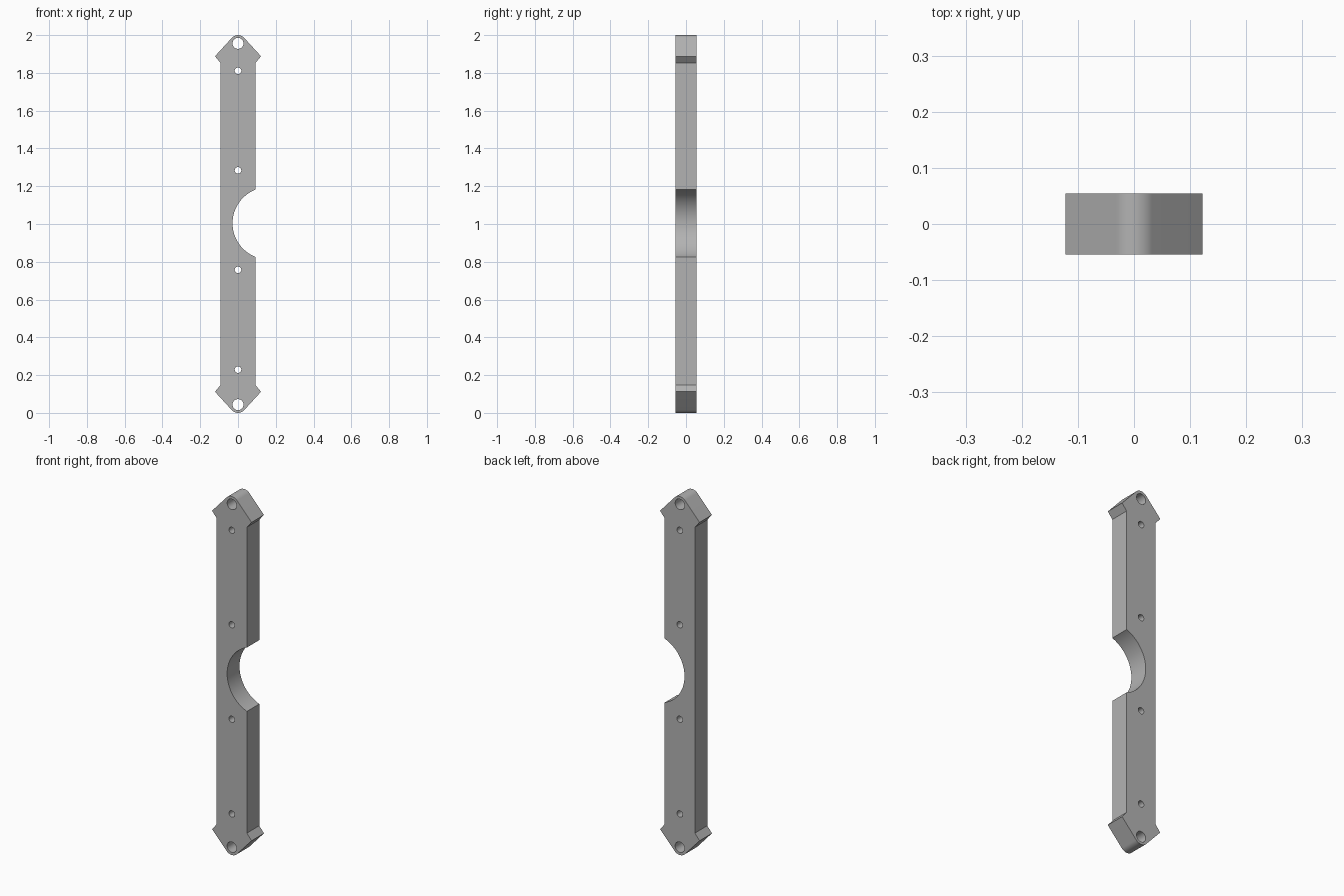
import bpy
import bmesh
from math import sin, cos, acos, asin, atan2, hypot, pi, radians
from mathutils import Matrix

cube = bpy.data.objects.get("Cube")
if cube:
    bpy.data.objects.remove(cube, do_unlink=True)

HALF_WIDTH = 0.093
HALF_DEPTH = 0.0545
EAR_X, EAR_Z = 0.122, 1.888      # pointed ear of the end head
SHOULDER_Z = 1.853               # where the head meets the bar
EYE_Z, EYE_R, CAP_R = 1.956, 0.029, 0.044
NOTCH_X, NOTCH_Z, NOTCH_R = 0.162, 1.004, 0.191
SCREW_R = 0.0175


def arc(cx, cz, r, start, end, steps):
    return [(cx + r * cos(start + (end - start) * i / steps),
             cz + r * sin(start + (end - start) * i / steps)) for i in range(steps + 1)]


def circle(cx, cz, r, steps=40):
    return arc(cx, cz, r, 0, 2 * pi, steps)[:-1]


# End head: shoulder, ear, then a rounded cap tangent to both slopes
dx, dz = EAR_X, EAR_Z - EYE_Z
tangent = atan2(dz, dx) + acos(CAP_R / hypot(dx, dz))
head = [(HALF_WIDTH, SHOULDER_Z), (EAR_X, EAR_Z)]
head += arc(0, EYE_Z, CAP_R, tangent, pi - tangent, 20)
head += [(-EAR_X, EAR_Z), (-HALF_WIDTH, SHOULDER_Z)]
foot = [(-x, 2 - z) for x, z in head]

# Round notch in the left edge
half = asin((NOTCH_X - HALF_WIDTH) / NOTCH_R) + pi / 2
notch = arc(NOTCH_X, NOTCH_Z, NOTCH_R, 2 * pi - half, half, 48)

# Outline and through holes as one filled, extruded curve
outlines = [head + foot + notch]
outlines += [circle(0, z, EYE_R) for z in (EYE_Z, 2 - EYE_Z)]
outlines += [circle(0, z, SCREW_R, 32) for z in (0.229, 0.757, 1.284, 1.811)]
curve = bpy.data.curves.new("bar_profile", "CURVE")
curve.dimensions = "2D"
curve.fill_mode = "BOTH"
curve.extrude = HALF_DEPTH
for points in outlines:
    spline = curve.splines.new("POLY")
    spline.points.add(len(points) - 1)
    for p, (x, z) in zip(spline.points, points):
        p.co = (x, z, 0, 1)
    spline.use_cyclic_u = True
bar = bpy.data.objects.new("mounting_bar", curve)
bpy.context.collection.objects.link(bar)
bpy.ops.object.select_all(action="DESELECT")
bar.select_set(True)
bpy.context.view_layer.objects.active = bar
bpy.ops.object.convert(target="MESH")

# Weld the caps to the walls and stand the bar upright
bar = bpy.context.object
bar.name = "mounting_bar"
bm = bmesh.new()
bm.from_mesh(bar.data)
bmesh.ops.remove_doubles(bm, verts=bm.verts, dist=0.0001)
bmesh.ops.transform(bm, matrix=Matrix.Rotation(radians(90), 4, "X"), verts=bm.verts)
bmesh.ops.recalc_face_normals(bm, faces=bm.faces)
bm.to_mesh(bar.data)
bm.free()
bpy.ops.object.shade_smooth_by_angle(angle=radians(30))

# Plain grey finish
grey = bpy.data.materials.new("plain_grey")
grey.use_nodes = True
colour = (0.45, 0.45, 0.45, 1)
grey.diffuse_color = colour
grey.node_tree.nodes["Principled BSDF"].inputs["Base Color"].default_value = colour
bar.data.materials.clear()
bar.data.materials.append(grey)
